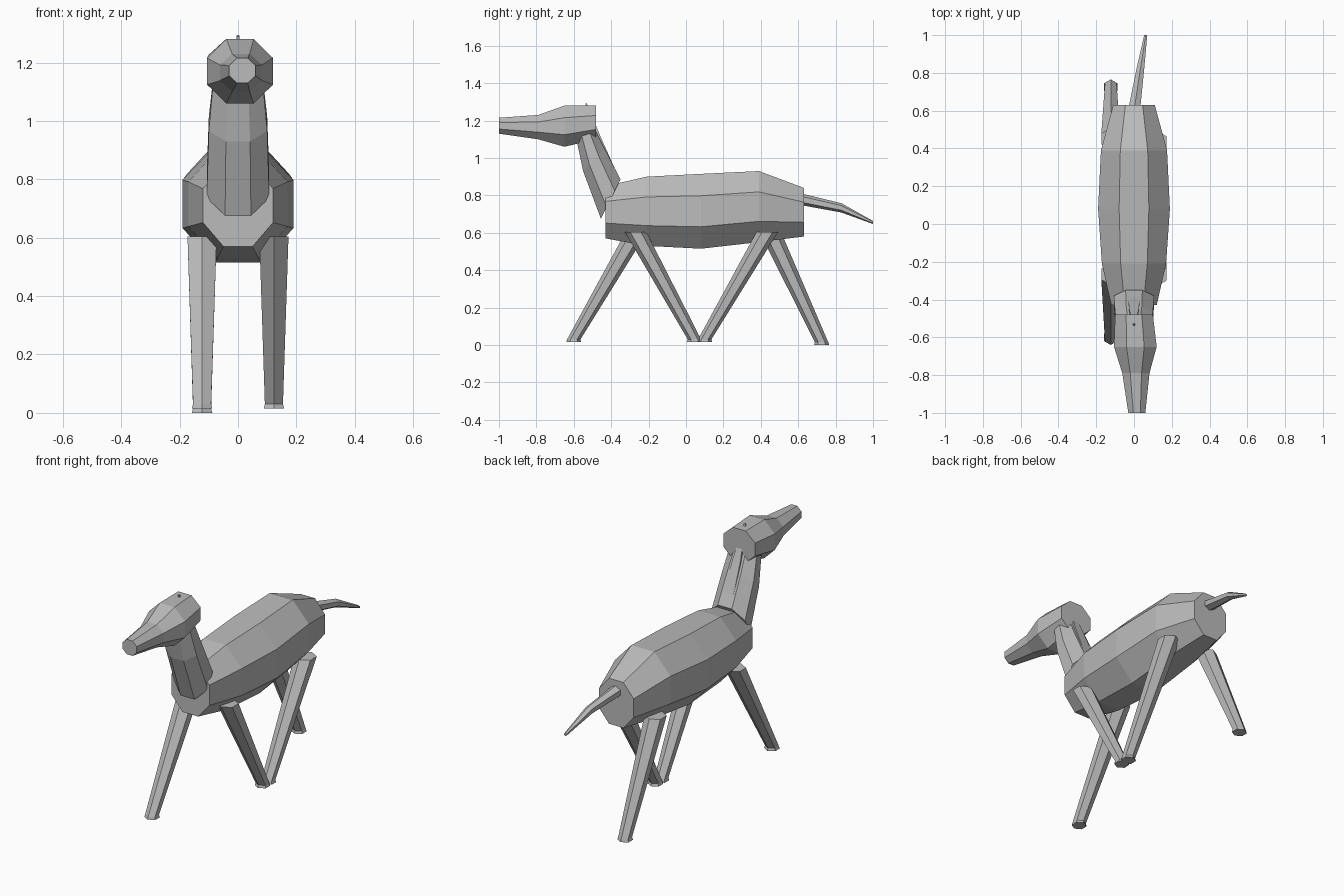
import bpy, bmesh
from math import cos, sin, pi
from mathutils import Vector

cube = bpy.data.objects.get("Cube")
if cube:
    bpy.data.objects.remove(cube)

grey = bpy.data.materials.new("plain grey")
grey.use_nodes = True
colour = (0.5, 0.5, 0.5, 1)
grey.diffuse_color = colour
grey.node_tree.nodes["Principled BSDF"].inputs["Base Color"].default_value = colour


def ring(centre, u, v, sides=8):
    """Flat-sided polygon whose flats lie at the ends of u and v."""
    k = 1 / cos(pi / sides)
    turns = [2 * pi * (i + 0.5) / sides for i in range(sides)]
    return [Vector(centre) + Vector(u) * cos(a) * k + Vector(v) * sin(a) * k for a in turns]


def loft(name, rings):
    """Skin a row of rings and cap both ends."""
    bm = bmesh.new()
    rows = [[bm.verts.new(p) for p in r] for r in rings]
    n = len(rows[0])
    for a, b in zip(rows, rows[1:]):
        for i in range(n):
            j = (i + 1) % n
            bm.faces.new((a[i], a[j], b[j], b[i]))
    bm.faces.new(rows[0])
    bm.faces.new(rows[-1])
    bmesh.ops.recalc_face_normals(bm, faces=bm.faces)
    mesh = bpy.data.meshes.new(name)
    bm.to_mesh(mesh)
    bm.free()
    mesh.materials.append(grey)
    obj = bpy.data.objects.new(name, mesh)
    bpy.context.collection.objects.link(obj)
    return obj


def barrel(name, stations, sides=8):
    """Loft along y from (y, x, half width, bottom, top)."""
    loft(name, [ring((x, y, (lo + hi) / 2), (w, 0, 0), (0, 0, (hi - lo) / 2), sides)
                for y, x, w, lo, hi in stations])


def sloped(name, stations, sides=8):
    """Loft from (half width, front y, front z, back y, back z)."""
    rings = []
    for w, fy, fz, by, bz in stations:
        front, back = Vector((0, fy, fz)), Vector((0, by, bz))
        rings.append(ring((front + back) / 2, (w, 0, 0), (back - front) / 2, sides))
    loft(name, rings)


# Body
barrel("body", [
    (-0.43, 0, 0.12, 0.57, 0.85),
    (-0.21, 0, 0.17, 0.53, 0.90),
    (0.08, 0, 0.19, 0.515, 0.915),
    (0.39, 0, 0.175, 0.55, 0.93),
    (0.63, 0, 0.11, 0.58, 0.84)])

# Head and muzzle
barrel("head", [
    (-1.0, 0.015, 0.045, 1.13, 1.215),
    (-0.79, 0.01, 0.072, 1.10, 1.23),
    (-0.65, 0.007, 0.113, 1.06, 1.28),
    (-0.48, 0, 0.1, 1.10, 1.28)])

# Neck, with a narrow ridge that runs up the nape and just clears the crown
sloped("neck", [
    (0.107, -0.455, 0.675, -0.35, 0.885),
    (0.1, -0.55, 0.93, -0.435, 1.05),
    (0.085, -0.59, 1.12, -0.49, 1.16)])
sloped("nape_ridge", [
    (0.035, -0.40, 0.86, -0.352, 0.88),
    (0.025, -0.48, 1.08, -0.455, 1.11),
    (0.004, -0.538, 1.29, -0.532, 1.295)], 4)

# Tail
barrel("tail", [
    (0.60, 0.0, 0.032, 0.755, 0.81),
    (0.83, 0.035, 0.02, 0.712, 0.755),
    (1.0, 0.062, 0.008, 0.648, 0.662)], 6)

# Striding legs: side, hip y, foot y, foot z
for name, x, hip, foot, ground in [
        ("left_front_leg", 0.123, -0.27, 0.045, 0.015),
        ("right_front_leg", -0.123, -0.265, -0.6, 0.015),
        ("left_back_leg", 0.123, 0.435, 0.1, 0.015),
        ("right_back_leg", -0.123, 0.45, 0.725, 0)]:
    rings = []
    for y, z, r in [(hip, 0.605, 0.05), (foot, ground + 0.015, 0.031),
                    (foot, ground, 0.035)]:
        rings.append(ring((x, y, z), (r, 0, 0), (0, r, 0), 6))
    loft(name, rings)
